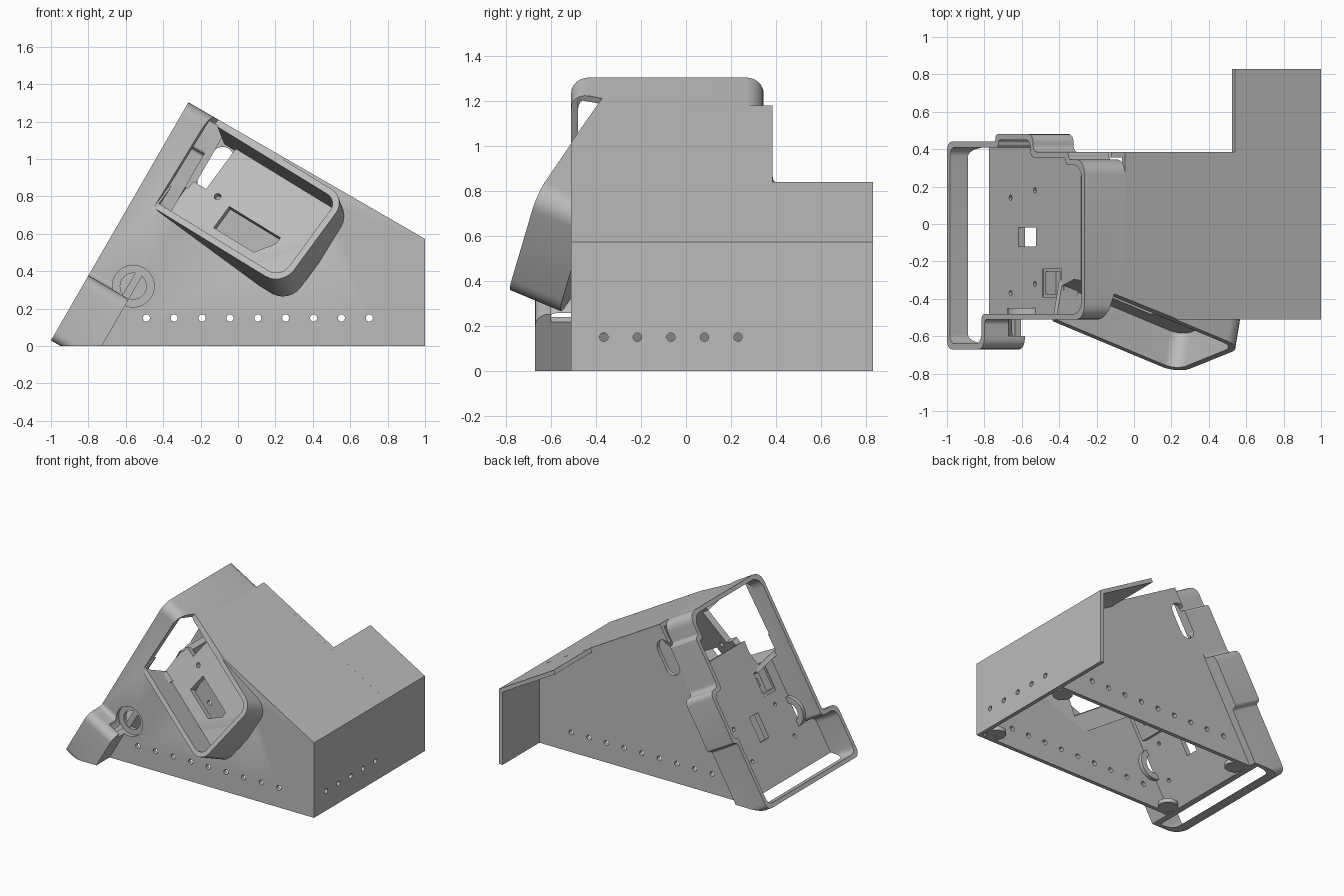
import bpy, bmesh, math
from mathutils import Vector as V

cube = bpy.data.objects.get("Cube")
if cube:
    bpy.data.objects.remove(cube, do_unlink=True)

grey = bpy.data.materials.new("plain grey")
grey.use_nodes = True
grey.diffuse_color = (0.5, 0.5, 0.5, 1)
grey.node_tree.nodes["Principled BSDF"].inputs["Base Color"].default_value = (0.5, 0.5, 0.5, 1)

X, Y, Z = V((1, 0, 0)), V((0, 1, 0)), V((0, 0, 1))
ZERO = V((0, 0, 0))
# Case axes: U climbs the sloping face, W runs down the sloping top
CASE = V((-1, 0, 0.03))
U = V((0.5, 0, math.sqrt(0.75)))
W = V((math.sqrt(0.75), 0, -0.5))
# Hood axes: A along the top edge, B down the rim, N out of the rim
RIM = V((-0.09, -0.38, 1.2))
A = V((0.67, -0.28, -0.41)).normalized()
B = V((-0.34, -0.14, -0.47))
B = (B - A * B.dot(A)).normalized()
N = B.cross(A)

HIGH, DEEP, WALL = 1.47, 0.25, 0.03
FRONT, BACK, EXT = -0.51, 0.385, 0.83


def prism(name, pts, o, ax, ay, az, d0, d1):
    """Extrude a flat outline from d0 to d1 along az."""
    bm = bmesh.new()
    ends = [[bm.verts.new(o + ax * p[0] + ay * p[1] + az * d) for p in pts] for d in (d0, d1)]
    bm.faces.new(ends[0])
    bm.faces.new(ends[1])
    n = len(pts)
    for i in range(n):
        j = (i + 1) % n
        bm.faces.new((ends[0][i], ends[0][j], ends[1][j], ends[1][i]))
    bmesh.ops.recalc_face_normals(bm, faces=bm.faces)
    me = bpy.data.meshes.new(name)
    bm.to_mesh(me)
    bm.free()
    me.materials.append(grey)
    ob = bpy.data.objects.new(name, me)
    bpy.context.collection.objects.link(ob)
    return ob


def rect(x0, x1, y0, y1):
    return [(x0, y0), (x1, y0), (x1, y1), (x0, y1)]


def circle(x, y, r, n=24):
    return [(x + r * math.cos(2 * math.pi * i / n), y + r * math.sin(2 * math.pi * i / n)) for i in range(n)]


def slot(x, y, r, half):
    return [(x + r * math.cos(math.pi * i / 10), y + half * (1 if i <= 10 else -1) + r * math.sin(math.pi * i / 10))
            for i in list(range(11)) + list(range(11, 21))]


def rounded(pts, radii, steps=6):
    """Round each corner of an outline with a quadratic arc."""
    out, n = [], len(pts)
    for i in range(n):
        p, a, b = V(pts[i]), V(pts[i - 1]) - V(pts[i]), V(pts[(i + 1) % n]) - V(pts[i])
        r = min(radii[i], a.length * 0.48, b.length * 0.48)
        if r < 0.001:
            out.append(tuple(p))
            continue
        s, e = p + a.normalized() * r, p + b.normalized() * r
        c = s + e - p
        for k in range(steps + 1):
            t = k / steps * math.pi / 2
            out.append(tuple(c + (s - c) * math.cos(t) + (e - c) * math.sin(t)))
    return out


def inset(pts, d):
    """Shrink a right-angled, counter-clockwise outline."""
    out, n = [], len(pts)
    for i in range(n):
        p = V(pts[i])
        e, f = (p - V(pts[i - 1])).normalized(), (V(pts[(i + 1) % n]) - p).normalized()
        out.append(tuple(p + V((-e.y - f.y, e.x + f.x)) * d))
    return out


def cut(ob, *cutters):
    for c in cutters:
        m = ob.modifiers.new("cut", 'BOOLEAN')
        m.operation, m.solver, m.object = 'DIFFERENCE', 'EXACT', c
        bpy.context.view_layer.objects.active = ob
        bpy.ops.object.modifier_apply(modifier=m.name)


helpers = []


def cutter(*args):
    c = prism("cutter", *args)
    c.hide_render = True
    helpers.append(c)
    return c


# Shared cutters: hood cavity, space ahead of the rim, space below the ground
LONG, TALL = 0.835, 0.6
cavity = cutter(rounded(rect(-0.01, LONG - 0.035, 0.035, TALL - 0.035), [0, 0.07, 0.08, 0]),
                RIM, A, B, N, -0.2, 0.3)
ahead = cutter(rect(-0.02, LONG, -0.1, TALL), RIM, A, B, N, 0, 0.35)
ground = cutter(rect(-2, 2, -2, 2), ZERO, X, Y, Z, -1, 0)
round_port = cutter(circle(-0.56, 0.32, 0.112, 32), ZERO, X, Z, Y, -0.6, -0.475)

# Deep tray on the sloping face, with bulges at both sides
outline = [(-0.67, 0), (0.44, 0), (0.44, 0.52), (0.48, 0.52), (0.48, 0.92), (BACK, 0.92),
           (BACK, 1.3), (0.345, 1.3), (0.345, HIGH), (FRONT, HIGH), (FRONT, 0.4), (-0.67, 0.4)]
radii = [0.05, 0.05, 0.02, 0.04, 0.05, 0.04, 0.02, 0.02, 0.08, 0.08, 0.03, 0.06]
tray = prism("sloping_tray", rounded(outline, radii), CASE, Y, U, W, 0, DEEP)
tray_holes = [cutter(rounded(inset(outline, WALL), radii), CASE, Y, U, W, -0.1, 0.21),
              cutter(rect(-0.48, 0.315, 1.07, HIGH - WALL), CASE, Y, U, W, 0.1, 0.4),
              cutter(rect(-0.12, -0.02, 0.4, 0.59), CASE, Y, U, W, 0.1, 0.4),
              cutter(rect(-0.39, -0.24, 0.66, 0.86), CASE, Y, U, W, 0.1, 0.4)]
for y, u in ((0.14, 0.316), (0.18, 0.576), (-0.37, 0.316), (-0.32, 0.576)):
    tray_holes.append(cutter(circle(y, u, 0.015, 12), CASE, Y, U, W, 0.1, 0.4))
cut(tray, *tray_holes, ahead, cavity, round_port, ground)

# Socket behind the tray
socket = prism("tray_socket", rect(-0.41, -0.22, 0.64, 0.88), CASE, Y, U, W, 0.215, 0.3)
cut(socket, cutter(rect(-0.375, -0.255, 0.68, 0.84), CASE, Y, U, W, 0.1, 0.28),
    cutter(rect(-0.34, -0.29, 0.73, 0.79), CASE, Y, U, W, 0.1, 0.4))

# Front and back walls with a row of vents
top = CASE + U * HIGH + W * DEEP
foot_u = (DEEP * 0.5 - CASE.z) / U.z
low = CASE + U * foot_u + W * DEEP
side = [(low.x, 0), (1, 0), (1, 0.573), (top.x, top.z)]
vents = [cutter(circle(-0.49 + 0.149 * i, 0.15, 0.019, 16), ZERO, X, Z, Y, -0.7, 0.6) for i in range(9)]
front_wall = prism("front_wall", side, ZERO, X, Z, Y, FRONT, FRONT + WALL)
cut(front_wall, *vents, ahead, cavity, round_port)
back_wall = prism("back_wall", side, ZERO, X, Z, Y, BACK - WALL, BACK)
mid = V((-0.12, 0, 0.94)) - CASE
cut(back_wall, *vents, cutter(slot(mid.dot(W), mid.dot(U), 0.06, 0.075), CASE, W, U, Y, 0.2, 0.6))

# Collar inside the round port
collar = prism("port_collar", circle(-0.56, 0.32, 0.115, 32), ZERO, X, Z, Y, -0.48, -0.45)
cut(collar, cutter(circle(-0.56, 0.32, 0.07, 32), ZERO, X, Z, Y, -0.6, -0.3))

# Sloping top plate, wider at its low end
end_w = (1 - CASE.x - HIGH * U.x) / W.x
step_w = (0.54 - CASE.x - HIGH * U.x) / W.x
plate = [(DEEP, FRONT), (end_w, FRONT), (end_w, EXT), (step_w, EXT), (step_w, BACK), (DEEP, BACK)]
top_plate = prism("top_plate", plate, CASE, W, Y, U, HIGH - WALL, HIGH)
cut(top_plate, ahead)

# End wall with vents
end_wall = prism("end_wall", rect(FRONT, EXT, 0, 0.573), ZERO, Y, Z, X, 1 - WALL, 1)
cut(end_wall, *[cutter(circle(-0.365 + 0.149 * i, 0.15, 0.019, 16), ZERO, Y, Z, X, 0.9, 1.1) for i in range(5)])

# Tilted hood with a windowed floor
hood = prism("display_hood", rounded(rect(0, LONG, 0, TALL), [0, 0.1, 0.11, 0]), RIM, A, B, N, -0.245, 0)
cut(hood, cavity, cutter(rect(0.25, 0.59, 0.325, 0.47), RIM, A, B, N, -0.4, 0),
    cutter(rect(-0.1, 0.085, 0.035, 0.31), RIM, A, B, N, -0.4, 0.1),
    *[cutter(circle(a, 0.312, 0.018, 16), RIM, A, B, N, -0.4, 0) for a in (0.163, 0.667)])

# Round feet inside the open base
for x, xn in ((0.9, "left"), (-0.66, "right")):
    for y, yn in ((-0.42, "front"), (0.3, "back")):
        prism(f"{yn}_{xn}_foot", circle(x, y, 0.07), ZERO, X, Y, Z, 0, 0.03)

for c in helpers:
    bpy.data.objects.remove(c, do_unlink=True)

bpy.ops.object.select_all(action='DESELECT')
for ob in bpy.context.collection.objects:
    if ob.type == 'MESH':
        ob.select_set(True)
        bpy.context.view_layer.objects.active = ob
bpy.ops.object.shade_smooth_by_angle(angle=math.radians(30))
